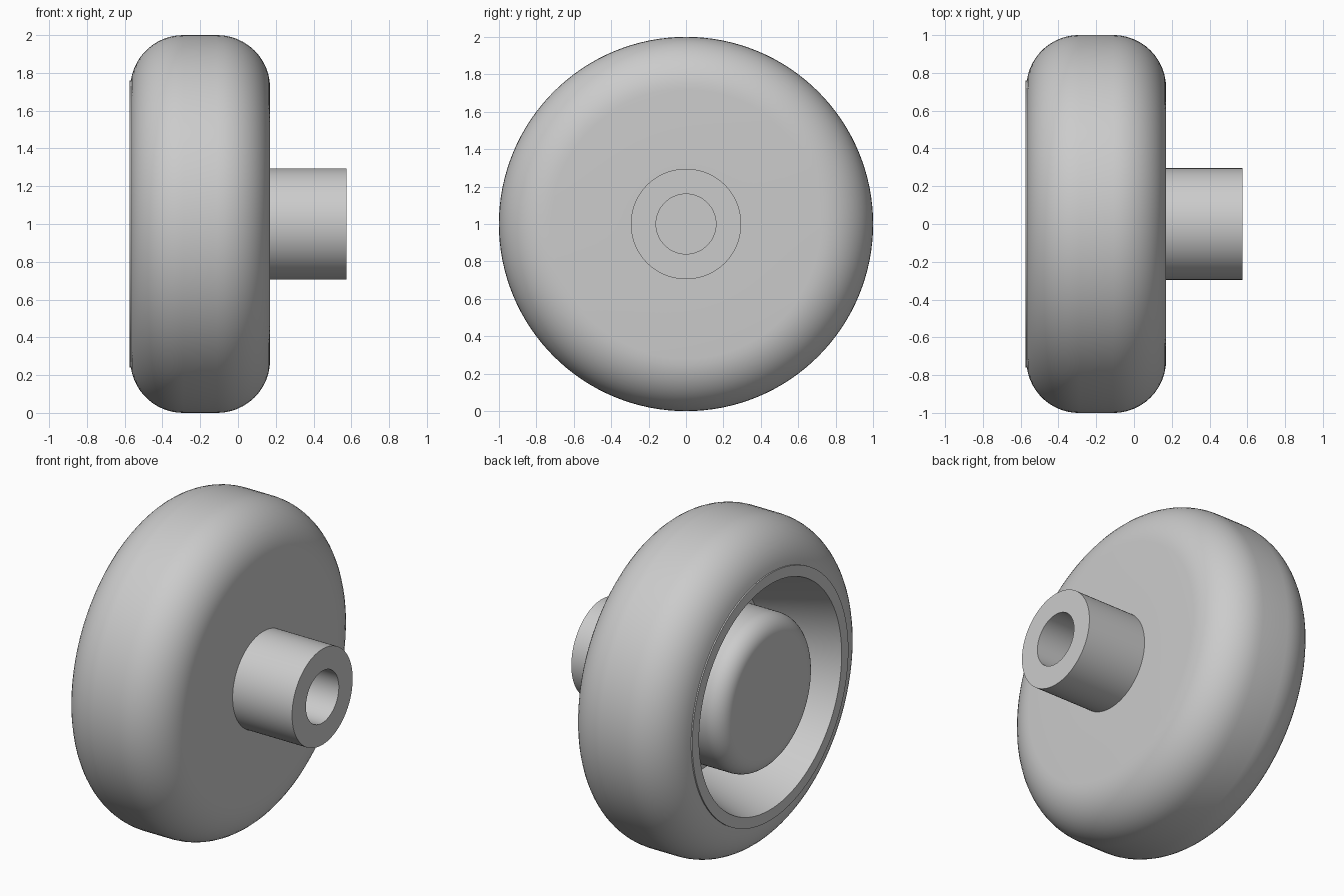
import bpy
import bmesh
from math import sin, cos, pi, radians
from mathutils import Matrix, Vector

cube = bpy.data.objects.get("Cube")
if cube:
    bpy.data.objects.remove(cube)

SEGMENTS = 128
AXLE_HEIGHT = 1.0

grey = bpy.data.materials.new("plain grey")
grey.use_nodes = True
colour = (0.6, 0.6, 0.6, 1)
grey.diffuse_color = colour
grey.node_tree.nodes["Principled BSDF"].inputs["Base Color"].default_value = colour


def arc(x, r, radius, start, end, steps=12):
    """Profile points (x, r) on a rounded corner, angles in degrees."""
    angles = [radians(start + (end - start) * i / steps) for i in range(steps + 1)]
    return [(x + radius * cos(a), r + radius * sin(a)) for a in angles]


def lathe(name, profile):
    """Revolve an (x, radius) profile around the horizontal axle."""
    bm = bmesh.new()
    verts = [bm.verts.new((x, 0, r)) for x, r in profile]
    edges = [bm.edges.new(pair) for pair in zip(verts, verts[1:])]
    bmesh.ops.spin(bm, geom=verts + edges, cent=(0, 0, 0), axis=(1, 0, 0),
                   angle=2 * pi, steps=SEGMENTS, use_duplicate=False)
    bmesh.ops.remove_doubles(bm, verts=bm.verts, dist=1e-4)
    bmesh.ops.recalc_face_normals(bm, faces=bm.faces)
    mesh = bpy.data.meshes.new(name)
    bm.to_mesh(mesh)
    bm.free()
    mesh.materials.append(grey)
    obj = bpy.data.objects.new(name, mesh)
    obj.location.z = AXLE_HEIGHT
    bpy.context.collection.objects.link(obj)
    bpy.ops.object.select_all(action="DESELECT")
    obj.select_set(True)
    bpy.context.view_layer.objects.active = obj
    bpy.ops.object.shade_smooth_by_angle(angle=radians(35))
    return obj


# Wheel: rounded hub, tapered dish, flat rim lip, rounded tread, flat rear face
wheel = [(-0.575, 0)]
wheel += arc(-0.465, 0.36, 0.11, 180, 90)
wheel += [(-0.12, 0.47), (-0.12, 0.56), (-0.575, 0.694), (-0.575, 0.76), (-0.567, 0.76)]
wheel += arc(-0.29, 0.72, 0.28, 172, 90)
wheel += arc(-0.11, 0.72, 0.28, 90, 0)
wheel += [(0.17, 0.295)]

# Shaft: continues from the rear face, with a blind bore in its end
wheel_profile = wheel + [(0.17, 0)]
shaft_profile = [(0.17, 0.295), (0.575, 0.295), (0.575, 0.16), (-0.05, 0.16), (-0.05, 0)]

lathe("wheel", wheel + [(0.17, 0.16)])
lathe("shaft", shaft_profile)
